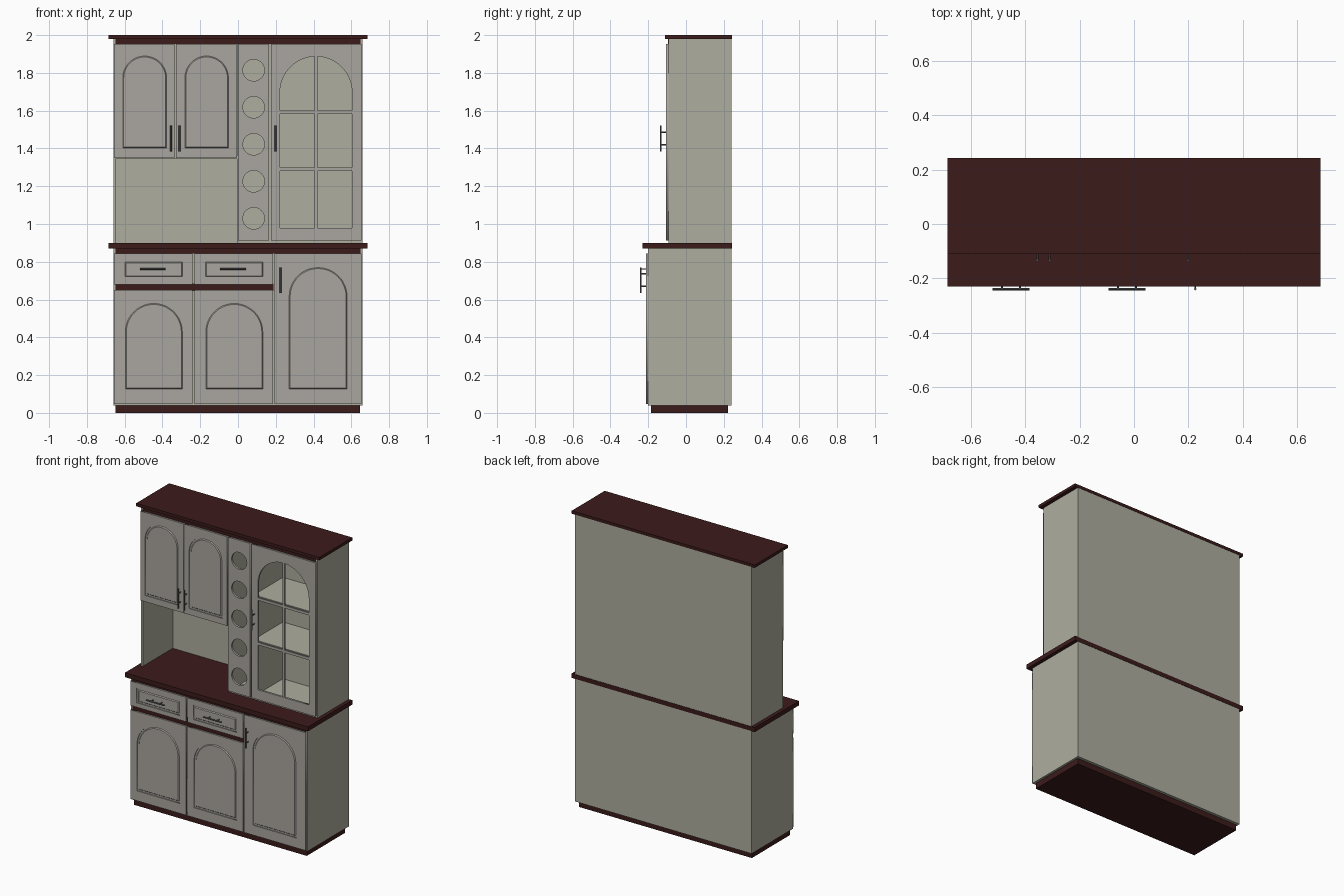
import bpy, bmesh, math
from mathutils import Vector

if "Cube" in bpy.data.objects:
    bpy.data.objects.remove(bpy.data.objects["Cube"])


def material(name, rgb):
    m = bpy.data.materials.new(name)
    m.diffuse_color = (*rgb, 1)
    m.use_nodes = True
    m.node_tree.nodes["Principled BSDF"].inputs["Base Color"].default_value = m.diffuse_color
    return m


DARK = material("dark_wood", (0.045, 0.011, 0.011))
BODY = material("carcass_paint", (0.42, 0.42, 0.345))
DOOR = material("door_paint", (0.40, 0.38, 0.35))
METAL = material("handle_metal", (0.12, 0.12, 0.12))


def add_object(name, bm, mat):
    bmesh.ops.recalc_face_normals(bm, faces=bm.faces)
    me = bpy.data.meshes.new(name)
    bm.to_mesh(me)
    bm.free()
    me.materials.append(mat)
    ob = bpy.data.objects.new(name, me)
    bpy.context.collection.objects.link(ob)
    return ob


def box(name, x0, x1, y0, y1, z0, z1, mat):
    bm = bmesh.new()
    bmesh.ops.create_cube(bm, size=1)
    for v in bm.verts:
        v.co = Vector(((x0 + x1) / 2 + v.co.x * (x1 - x0),
                       (y0 + y1) / 2 + v.co.y * (y1 - y0),
                       (z0 + z1) / 2 + v.co.z * (z1 - z0)))
    return add_object(name, bm, mat)


# Outlines in the front (x, z) plane
def rect(x0, x1, z0, z1):
    return [(x0, z0), (x1, z0), (x1, z1), (x0, z1)]


def arch(x0, x1, z0, z1, n=24):
    r, cx = (x1 - x0) / 2, (x0 + x1) / 2
    return [(x0, z0), (x1, z0)] + [(cx + r * math.cos(math.pi * i / n),
                                    z1 - r + r * math.sin(math.pi * i / n)) for i in range(n + 1)]


def circle(cx, cz, r, n=32):
    return [(cx + r * math.cos(2 * math.pi * i / n), cz + r * math.sin(2 * math.pi * i / n))
            for i in range(n)]


def plate(name, loops, y0, y1, mat):
    """Flat board with holes: first loop is the outline, the rest are cut out."""
    cu = bpy.data.curves.new(name, 'CURVE')
    cu.dimensions, cu.fill_mode, cu.extrude = '2D', 'BOTH', (y1 - y0) / 2
    for pts in loops:
        sp = cu.splines.new('POLY')
        sp.points.add(len(pts) - 1)
        for p, (x, z) in zip(sp.points, pts):
            p.co = (x, z, 0, 1)
        sp.use_cyclic_u = True
    tmp = bpy.data.objects.new(name + "_curve", cu)
    bpy.context.collection.objects.link(tmp)
    me = bpy.data.meshes.new_from_object(tmp.evaluated_get(bpy.context.evaluated_depsgraph_get()))
    bpy.data.objects.remove(tmp)
    bm = bmesh.new()
    bm.from_mesh(me)
    bmesh.ops.remove_doubles(bm, verts=bm.verts, dist=1e-5)
    for v in bm.verts:
        v.co = Vector((v.co.x, (y0 + y1) / 2 - v.co.z, v.co.y))
    return add_object(name, bm, mat)


def raised_field(name, shape, dims, y_back, y_front, slope, mat):
    """Panel whose edge slopes in towards its front face."""
    x0, x1, z0, z1 = dims
    bm = bmesh.new()
    rings = []
    for y, d in ((y_back, 0), (y_front, slope)):
        rings.append([bm.verts.new((x, y, z)) for x, z in shape(x0 + d, x1 - d, z0 + d, z1 - d)])
    n = len(rings[0])
    for ring in rings:
        bm.faces.new(ring)
    for i in range(n):
        j = (i + 1) % n
        bm.faces.new((rings[0][i], rings[0][j], rings[1][j], rings[1][i]))
    return add_object(name, bm, mat)


def panel_front(name, outer, inner, shape, yf, yb):
    """Door or drawer front: frame, recessed panel and raised centre field."""
    plate(name + "_frame", [rect(*outer), shape(*inner)], yf, yb, DOOR)
    x0, x1, z0, z1 = inner
    box(name + "_panel", x0 - .01, x1 + .01, yf + .006, yb - .001, z0 - .01, z1 + .01, DOOR)
    g = .01
    raised_field(name + "_field", shape, (x0 + g, x1 - g, z0 + g, z1 - g),
                 yf + .007, yf, .006, DOOR)


def rod(bm, a, b, r):
    a, b = Vector(a), Vector(b)
    m = (b - a).to_track_quat('Z', 'Y').to_matrix().to_4x4()
    m.translation = (a + b) / 2
    bmesh.ops.create_cone(bm, cap_ends=True, segments=12, radius1=r, radius2=r,
                          depth=(b - a).length, matrix=m)


def handle(name, x, z, yf, axis):
    """Bar handle on two posts."""
    bm = bmesh.new()
    d = Vector(axis)
    c = Vector((x, yf - .029, z))
    rod(bm, c - d * .068, c + d * .068, .0045)
    for s in (-1, 1):
        p = c + d * .033 * s
        rod(bm, p, p + Vector((0, .031, 0)), .0035)
    ob = add_object(name, bm, METAL)
    for o in bpy.context.selected_objects:
        o.select_set(False)
    ob.select_set(True)
    bpy.context.view_layer.objects.active = ob
    bpy.ops.object.shade_smooth_by_angle()


BACK = .243
W, T = .66, .012
LB, LF = -.20, -.212      # lower carcass front, lower door front
UB, UF = -.092, -.106     # upper carcass front, upper door front

# Plinth, worktop and top board
box("plinth", -.648, .645, -.186, .222, 0, .04, DARK)
box("worktop", -.685, .685, -.23, BACK, .87, .90, DARK)
box("top_board", -.685, .685, -.11, BACK, 1.98, 2.0, DARK)

# Carcass sides and backs
for label, yf, z0, z1 in (("lower", LB, .04, .87), ("upper", UB, .90, 1.98)):
    for side, s in (("left", -1), ("right", 1)):
        xs = sorted((s * W, s * (W - T)))
        box(f"{label}_{side}_side", *xs, yf, BACK - .002, z0, z1, BODY)
    box(f"{label}_back", -W + T, W - T, BACK - .014, BACK - .002, z0, z1, BODY)

# Lower interior
IN = W - T
box("lower_floor", -IN, IN, LB, BACK - .014, .04, .052, BODY)
for i, x in enumerate((-.235, .188)):
    box(f"lower_divider_{i}", x - .006, x + .006, LB + .002, BACK - .014, .052, .845, BODY)
box("lower_top_rail", -IN, IN, LB - .002, LB + .04, .843, .87, DARK)
box("drawer_rail", -IN, .188, LB - .002, LB + .04, .645, .685, DARK)

# Upper interior
box("upper_top_rail", -IN, IN, UB - .002, UB + .04, 1.953, 1.98, DARK)
box("niche_ceiling", -IN, -.004, UB, BACK - .014, 1.345, 1.36, BODY)
box("upper_floor", -.004, IN, UB, BACK - .014, .90, .914, BODY)
for i, x in enumerate((0.002, .17)):
    box(f"upper_divider_{i}", x - .006, x + .006, UB, BACK - .014, .90, 1.975, BODY)
box("cupboard_divider", -.338, -.326, UB + .002, BACK - .014, 1.36, 1.955, BODY)
for i, z in enumerate((1.29, 1.592)):
    box(f"display_shelf_{i}", .176, IN, UB + .01, BACK - .014, z - .008, z + .008, BODY)

# Lower doors and drawers
for i, (x0, x1) in enumerate(((-.657, -.241), (-.231, .185))):
    panel_front(f"lower_door_{i}", (x0, x1, .048, .65), (x0 + .05, x1 - .043, .115, .59), arch, LF, LB)
    panel_front(f"drawer_{i}", (x0, x1, .68, .845), (x0 + .047, x1 - .043, .71, .81), rect, LF, LB)
    handle(f"drawer_handle_{i}", (x0 + x1) / 2 - .003, .762, LF + .002, (1, 0, 0))
panel_front("tall_door", (.192, .655, .048, .845), (.26, .588, .115, .78), arch, LF, LB)
handle("tall_door_handle", .225, .703, LF + .002, (0, 0, 1))

# Upper doors
for i, (x0, x1, hx) in enumerate(((-.657, -.335, -.355), (-.328, -.008, -.31))):
    panel_front(f"upper_door_{i}", (x0, x1, 1.35, 1.953), (x0 + .036, x1 - .032, 1.392, 1.90), arch, UF, UB)
    handle(f"upper_door_handle_{i}", hx, 1.453, UF + .002, (0, 0, 1))

# Bottle rack front with round holes
plate("bottle_rack", [rect(0, .165, .913, 1.953)] +
      [circle(.083, 1.03 + .196 * i, .057) for i in range(5)], UF, UB, DOOR)

# Display door with arched opening and glazing bars
plate("display_door", [rect(.175, .653, .913, 1.953), arch(.222, .604, .98, 1.887, 32)], UF, UB, DOOR)
box("glazing_bar_vertical", .406, .420, UF + .002, UB - .002, .975, 1.889, DOOR)
for i, z in enumerate((1.29, 1.592)):
    box(f"glazing_bar_{i}", .218, .608, UF + .003, UB - .003, z - .009, z + .009, DOOR)
handle("display_door_handle", .198, 1.453, UF + .002, (0, 0, 1))
